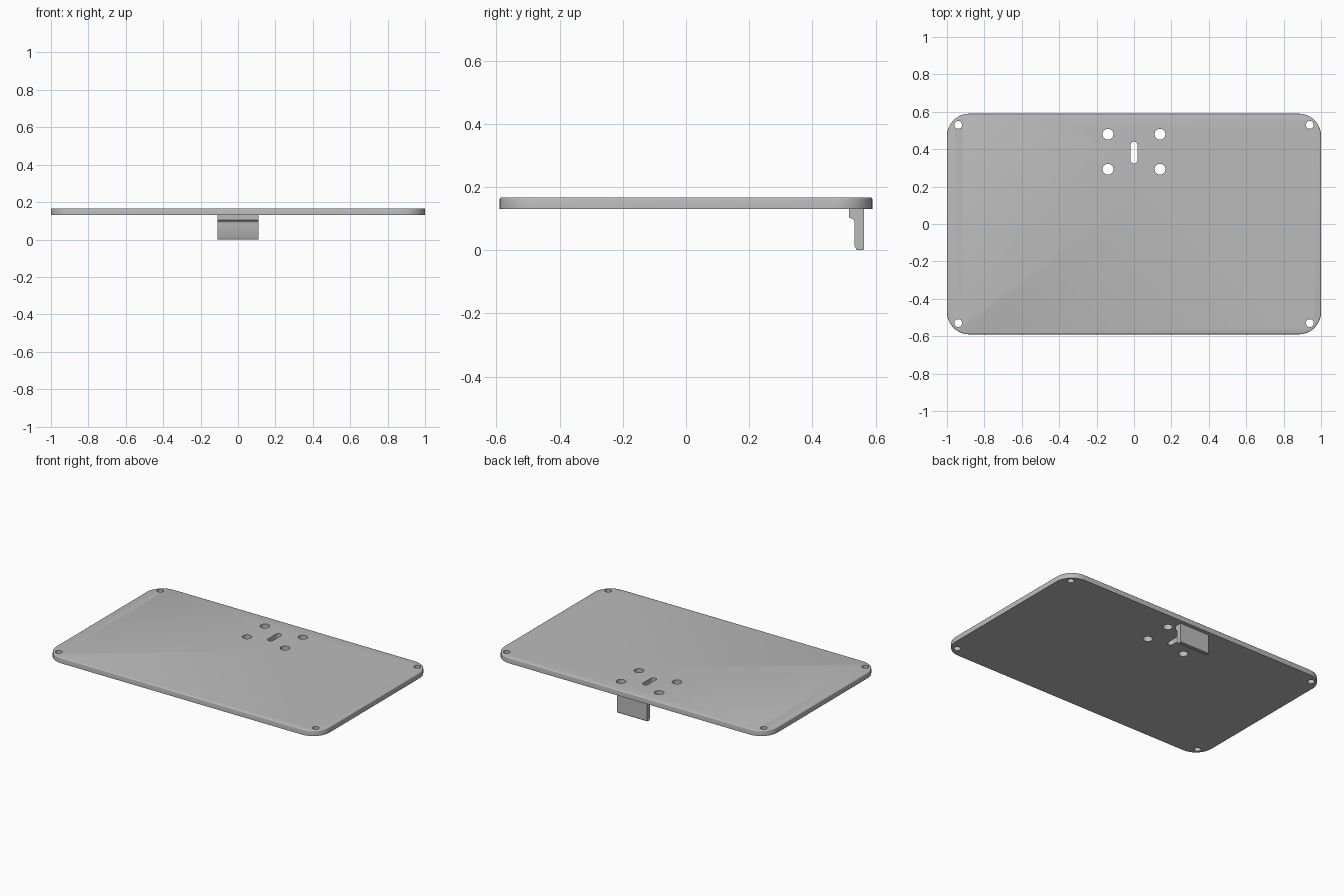
import bpy, bmesh, math

cube = bpy.data.objects.get("Cube")
if cube:
    bpy.data.objects.remove(cube, do_unlink=True)

BASE, TOP = 0.13, 0.167

gray = bpy.data.materials.new("plain gray")
gray.use_nodes = True
gray.diffuse_color = (0.5, 0.5, 0.5, 1)
gray.node_tree.nodes["Principled BSDF"].inputs["Base Color"].default_value = (0.5, 0.5, 0.5, 1)


def arc(cx, cy, r, start, sweep, n):
    """Points of a circular arc, angles in degrees."""
    return [(cx + r * math.cos(math.radians(start + sweep * i / n)),
             cy + r * math.sin(math.radians(start + sweep * i / n)))
            for i in range(n + 1)]


def rounded_rect(hx, hy, r, cy=0, n=12):
    pts = []
    for k, (sx, sy) in enumerate([(1, 1), (-1, 1), (-1, -1), (1, -1)]):
        for p in arc(sx * (hx - r), cy + sy * (hy - r), r, 90 * k, 90, n):
            if not pts or math.dist(p, pts[-1]) > 1e-4:
                pts.append(p)
    if math.dist(pts[0], pts[-1]) < 1e-4:
        pts.pop()
    return pts


def prism(name, points, direction, top_bevel=0):
    """Extrude a closed outline of 3D points along a direction."""
    bm = bmesh.new()
    face = bm.faces.new([bm.verts.new(p) for p in points])
    res = bmesh.ops.extrude_face_region(bm, geom=[face])
    verts = [g for g in res["geom"] if isinstance(g, bmesh.types.BMVert)]
    bmesh.ops.translate(bm, verts=verts, vec=direction)
    if top_bevel:
        rim = [g for g in res["geom"] if isinstance(g, bmesh.types.BMEdge)]
        bmesh.ops.bevel(bm, geom=rim, offset=top_bevel, segments=3,
                        profile=0.5, affect="EDGES")
    bmesh.ops.recalc_face_normals(bm, faces=bm.faces)
    mesh = bpy.data.meshes.new(name)
    bm.to_mesh(mesh)
    bm.free()
    mesh.materials.append(gray)
    obj = bpy.data.objects.new(name, mesh)
    bpy.context.collection.objects.link(obj)
    return obj


def activate(obj):
    bpy.ops.object.select_all(action="DESELECT")
    obj.select_set(True)
    bpy.context.view_layer.objects.active = obj


# Rounded plate with a softened top rim
plate = prism("plate", [(x, y, BASE) for x, y in rounded_rect(1, 0.59, 0.12)],
              (0, 0, TOP - BASE), top_bevel=0.006)

# Corner screw holes, mounting holes and the centre slot
holes = []
for s in (1, -1):
    holes += [arc(0.94 * s, y, 0.021, 0, 360, 24)[:-1] for y in (0.53, -0.53)]
    holes += [arc(0.139 * s, y, 0.029, 0, 360, 32)[:-1] for y in (0.48, 0.293)]
holes.append(rounded_rect(0.0185, 0.059, 0.0185, cy=0.382))

activate(plate)
for outline in holes:
    cutter = prism("hole_cutter", [(x, y, BASE - 0.05) for x, y in outline], (0, 0, 0.15))
    cutter.hide_render = True
    mod = plate.modifiers.new("hole", "BOOLEAN")
    mod.operation, mod.solver, mod.object = "DIFFERENCE", "EXACT", cutter
    bpy.ops.object.modifier_apply(modifier=mod.name)
    bpy.data.objects.remove(cutter, do_unlink=True)

# Hanging tab: side profile with a concave step under its root
profile = [(0.564, BASE), (0.516, BASE), (0.516, 0.104)]
profile += arc(0.518, 0.086, 0.016, 90, -90, 6)
profile += [(0.534, 0.012), (0.541, 0), (0.560, 0), (0.564, 0.004)]
tab = prism("hanging_tab", [(-0.11, y, z) for y, z in profile], (0.22, 0, 0))

for obj in (plate, tab):
    activate(obj)
    bpy.ops.object.shade_smooth_by_angle(angle=math.radians(32))
